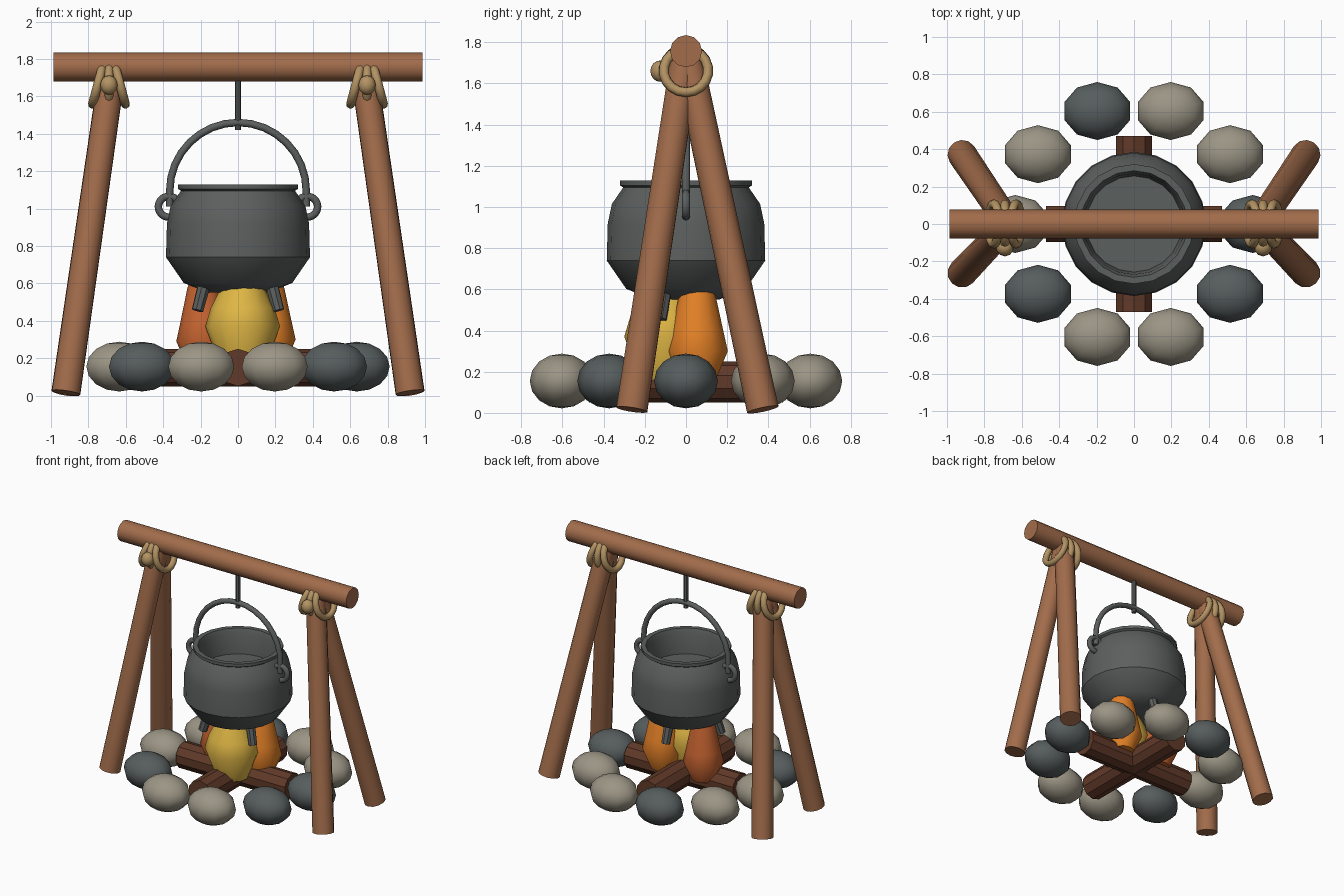
import bpy
import math
from mathutils import Vector

cube = bpy.data.objects.get("Cube")
if cube:
    bpy.data.objects.remove(cube, do_unlink=True)


def make_material(name, rgb):
    mat = bpy.data.materials.new(name)
    mat.use_nodes = True
    color = (*rgb, 1.0)
    mat.diffuse_color = color
    mat.node_tree.nodes["Principled BSDF"].inputs["Base Color"].default_value = color
    return mat


WOOD = make_material("wood", (0.36, 0.15, 0.07))
CHARRED = make_material("charred_wood", (0.12, 0.042, 0.022))
IRON = make_material("iron", (0.105, 0.115, 0.11))
DARK_STONE = make_material("dark_stone", (0.095, 0.11, 0.11))
LIGHT_STONE = make_material("light_stone", (0.33, 0.3, 0.235))
ROPE = make_material("rope", (0.45, 0.29, 0.125))
YELLOW = make_material("yellow_flame", (0.74, 0.47, 0.06))
ORANGE = make_material("orange_flame", (0.78, 0.22, 0.02))
RED = make_material("red_flame", (0.56, 0.125, 0.03))


def finish(name, mat, angle=35):
    obj = bpy.context.object
    obj.name = name
    obj.data.materials.clear()
    obj.data.materials.append(mat)
    bpy.ops.object.shade_smooth_by_angle(angle=math.radians(angle))
    return obj


def rod(name, start, end, r1, r2, mat, sides=12):
    """Tapered cylinder between two points."""
    a, b = Vector(start), Vector(end)
    axis = b - a
    bpy.ops.mesh.primitive_cone_add(
        vertices=sides, radius1=r1, radius2=r2, depth=axis.length,
        location=(a + b) / 2, rotation=axis.to_track_quat("Z", "Y").to_euler())
    return finish(name, mat)


def ball(name, loc, scale, mat, segments=10, rings=8):
    bpy.ops.mesh.primitive_uv_sphere_add(segments=segments, ring_count=rings,
                                         radius=1, location=loc)
    bpy.context.object.scale = scale
    return finish(name, mat, 60)


def ring(name, loc, rot, major, minor, mat):
    bpy.ops.mesh.primitive_torus_add(
        location=loc, rotation=rot, major_radius=major, minor_radius=minor,
        major_segments=18, minor_segments=8)
    return finish(name, mat, 60)


def lathe(name, profile, loc, sides, mat, angle=35):
    """Spin a radius/height profile around the vertical axis."""
    verts, faces = [], []
    for r, z in profile:
        for i in range(sides):
            t = math.tau * i / sides
            verts.append((r * math.cos(t), r * math.sin(t), z))
    for k in range(len(profile) - 1):
        for i in range(sides):
            j = (i + 1) % sides
            faces.append((k * sides + i, k * sides + j,
                          (k + 1) * sides + j, (k + 1) * sides + i))
    last = (len(profile) - 1) * sides
    faces.append(tuple(reversed(range(sides))))
    faces.append(tuple(range(last, last + sides)))
    mesh = bpy.data.meshes.new(name)
    mesh.from_pydata(verts, [], faces)
    obj = bpy.data.objects.new(name, mesh)
    obj.location = loc
    bpy.context.collection.objects.link(obj)
    bpy.ops.object.select_all(action="DESELECT")
    obj.select_set(True)
    bpy.context.view_layer.objects.active = obj
    return finish(name, mat, angle)


# Wooden frame with rope lashings
rod("cross_beam", (-0.987, 0, 1.757), (0.987, 0, 1.757), 0.078, 0.078, WOOD)
for side, label in ((1, "left"), (-1, "right")):
    rod(f"front_leg_{label}", (side * 0.92, -0.263, 0.016),
        (side * 0.675, -0.005, 1.72), 0.078, 0.072, WOOD)
    rod(f"back_leg_{label}", (side * 0.92, 0.373, 0.016),
        (side * 0.675, 0.01, 1.72), 0.078, 0.072, WOOD)
    for k in (-1, 0, 1):
        ring(f"rope_loop_{label}_{k + 2}", (side * 0.69 + k * 0.06, 0, 1.662),
             (0, math.radians(90 - k * 15), 0), 0.108, 0.024, ROPE)
    ball(f"rope_knot_{label}", (side * 0.69, -0.125, 1.66),
         (0.048, 0.048, 0.052), ROPE)

# Hanging rod and cauldron
rod("hanging_rod", (0, 0, 1.42), (0, 0, 1.72), 0.017, 0.017, IRON, 8)
pot_profile = [(0.16, 0.55), (0.29, 0.602), (0.385, 0.74), (0.38, 0.92),
               (0.36, 1.015), (0.305, 1.095), (0.32, 1.105), (0.32, 1.128),
               (0.285, 1.128), (0.27, 1.09), (0.257, 0.94)]
lathe("cauldron", pot_profile, (0, 0, 0), 20, IRON)
for i in range(3):
    t = math.radians(90 + 120 * i)
    c, s = math.cos(t), math.sin(t)
    rod(f"cauldron_foot_{i + 1}", (0.25 * c, 0.25 * s, 0.455),
        (0.2 * c, 0.2 * s, 0.62), 0.032, 0.036, IRON, 8)
for side, label in ((1, "left"), (-1, "right")):
    ring(f"cauldron_ear_{label}", (side * 0.37, 0, 1.01),
         (math.pi / 2, 0, 0), 0.056, 0.02, IRON)

# Bail handle, an arch with straight ends
arch = [(0.365 * math.cos(math.pi * i / 16), 1.095 + 0.365 * math.sin(math.pi * i / 16))
        for i in range(17)]
path = [(0.365, 1.01)] + arch + [(-0.365, 1.01)]
curve = bpy.data.curves.new("handle", "CURVE")
curve.dimensions = "3D"
curve.bevel_depth = 0.02
curve.bevel_resolution = 2
curve.use_fill_caps = True
spline = curve.splines.new("POLY")
spline.points.add(len(path) - 1)
for point, (x, z) in zip(spline.points, path):
    point.co = (x, 0, z, 1)
spline.use_smooth = True
curve.materials.append(IRON)
bpy.context.collection.objects.link(bpy.data.objects.new("handle", curve))

# Fire: teardrop flames over crossed logs
flames = [("yellow_flame", (0.025, -0.1), 0.2, 0.37, YELLOW),
          ("orange_flame", (0.16, 0.055), 0.148, 0.3, ORANGE),
          ("red_flame", (-0.185, 0.05), 0.145, 0.29, RED)]
for name, (x, y), r, belly, mat in flames:
    lathe(name, [(r * 0.6, 0.16), (r, belly), (r * 0.85, belly + 0.1),
                 (r * 0.6, 0.57), (r * 0.1, 0.8)], (x, y, 0), 12, mat, 40)
rod("log_across", (-0.47, 0, 0.15), (0.47, 0, 0.15), 0.1, 0.1, CHARRED, 10)
rod("log_lengthwise", (0, -0.47, 0.15), (0, 0.47, 0.15), 0.1, 0.1, CHARRED, 10)

# Ring of stones, every third one dark
for i in range(10):
    t = math.tau * i / 10
    ball(f"stone_{i + 1}", (0.635 * math.cos(t), 0.635 * math.sin(t), 0.155),
         (0.185, 0.155, 0.133), LIGHT_STONE if i % 3 else DARK_STONE)
